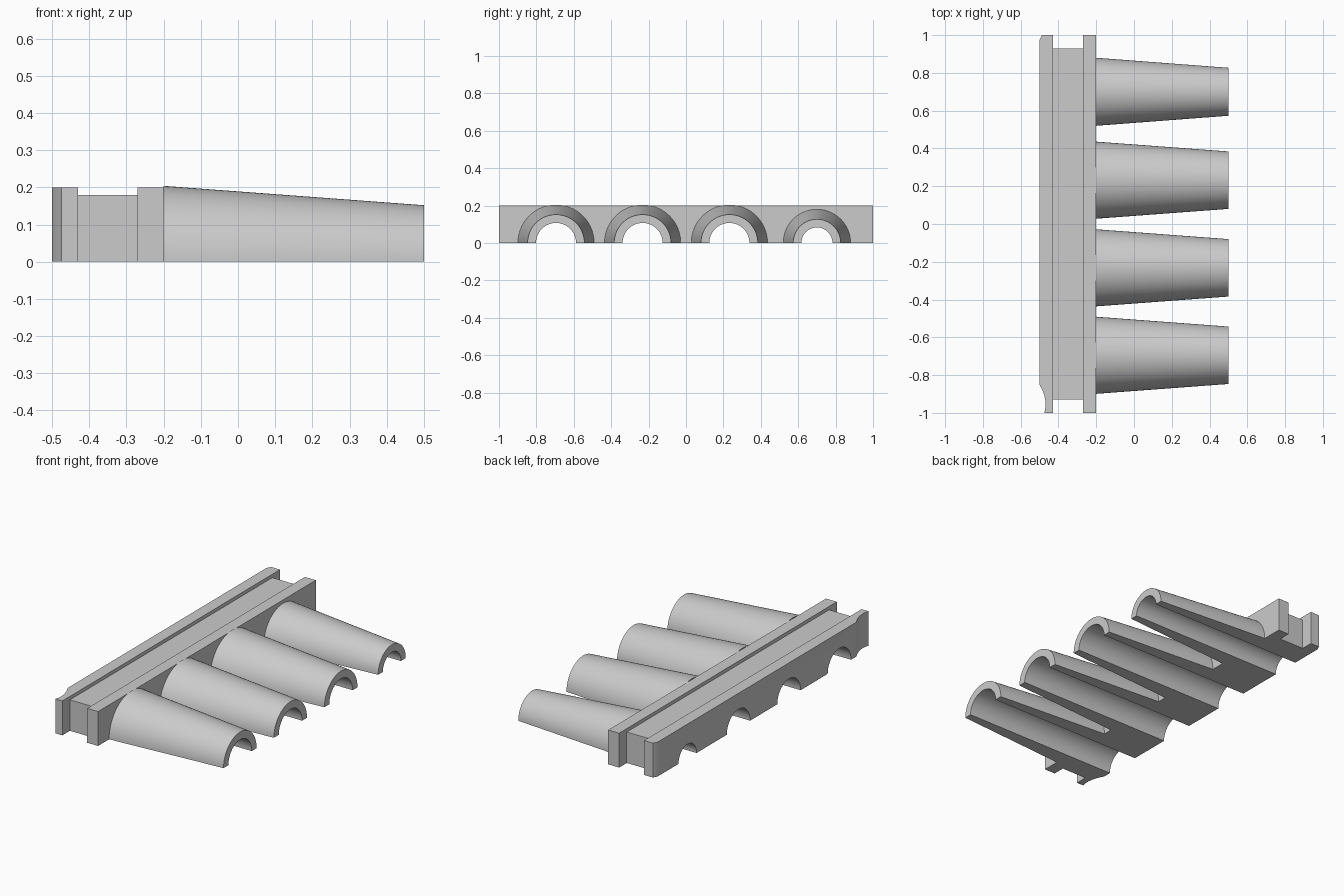
import bpy, bmesh, math

cube = bpy.data.objects.get("Cube")
if cube:
    bpy.data.objects.remove(cube, do_unlink=True)

HEIGHT, BACK, FACE, TIP = 0.2, -0.5, -0.2, 0.5
ARC_STEPS = 40
GREY = (0.6, 0.6, 0.6, 1)

grey = bpy.data.materials.new("plain grey")
grey.use_nodes = True
grey.diffuse_color = GREY
grey.node_tree.nodes["Principled BSDF"].inputs["Base Color"].default_value = GREY


def make_object(name, bm):
    bmesh.ops.recalc_face_normals(bm, faces=bm.faces)
    mesh = bpy.data.meshes.new(name)
    bm.to_mesh(mesh)
    bm.free()
    mesh.materials.append(grey)
    obj = bpy.data.objects.new(name, mesh)
    bpy.context.collection.objects.link(obj)
    return obj


def prism(name, points, direction):
    """Extrude a closed outline along a direction."""
    bm = bmesh.new()
    face = bm.faces.new([bm.verts.new(p) for p in points])
    extruded = bmesh.ops.extrude_face_region(bm, geom=[face])["geom"]
    moved = [v for v in extruded if isinstance(v, bmesh.types.BMVert)]
    bmesh.ops.translate(bm, verts=moved, vec=direction)
    return make_object(name, bm)


def arch(x, y, radius):
    """Half circle standing on the ground."""
    angles = [math.pi * i / ARC_STEPS for i in range(ARC_STEPS + 1)]
    return [(x, y + radius * math.cos(a), radius * math.sin(a)) for a in angles]


def cut(target, cutter):
    mod = target.modifiers.new("cut " + cutter.name, "BOOLEAN")
    mod.operation = "DIFFERENCE"
    mod.solver = "EXACT"
    mod.object = cutter
    cutter.hide_render = True
    cutter.hide_viewport = True
    cutter.display_type = "WIRE"


def smooth(obj):
    bpy.ops.object.select_all(action="DESELECT")
    obj.select_set(True)
    bpy.context.view_layer.objects.active = obj
    bpy.ops.object.shade_smooth_by_angle(angle=math.radians(30))


# Base bar: plan outline with end slots, a chamfered corner and a scooped corner
rail_in, rail_out, slot = -0.43, -0.27, 0.93
scoop = [(-0.475, -1), (-0.468, -0.97), (-0.468, -0.945), (-0.473, -0.915),
         (-0.483, -0.885), (BACK, -0.85)]
plan = scoop + [(BACK, 0.975), (-0.487, 1), (rail_in, 1), (rail_in, slot),
                (rail_out, slot), (rail_out, 1), (FACE, 1), (FACE, -1),
                (rail_out, -1), (rail_out, -slot), (rail_in, -slot), (rail_in, -1)]
bar = prism("base_bar", [(x, y, 0) for x, y in plan], (0, 0, HEIGHT))

# Shallow channel along the top of the bar
channel = prism("channel_cutter",
                [(rail_in, -1.1, 0.18), (rail_out, -1.1, 0.18),
                 (rail_out, -1.1, 0.3), (rail_in, -1.1, 0.3)], (0, 2.2, 0))
cut(bar, channel)

# Tapered half tubes: centre, base radius, tip radius, bore radius
tubes = [(-0.695, 0.204, 0.152, 0.107), (-0.232, 0.204, 0.152, 0.107),
         (0.232, 0.204, 0.152, 0.107), (0.7, 0.18, 0.127, 0.083)]
for number, (y, base, tip, bore) in enumerate(tubes, 1):
    # bore through the bar, open to the ground
    outline = arch(BACK - 0.1, y, bore)
    outline += [(BACK - 0.1, y - bore, -0.1), (BACK - 0.1, y + bore, -0.1)]
    cut(bar, prism(f"bore_cutter_{number}", outline, (0.5, 0, 0)))

    # tube wall: outer skin, tip ring, bore and the flat undersides
    bm = bmesh.new()
    rings = [arch(FACE, y, base), arch(TIP, y, tip),
             arch(TIP, y, bore), arch(FACE, y, bore)]
    rings = [[bm.verts.new(p) for p in ring] for ring in rings]
    for a, b in zip(rings, rings[1:]):
        for i in range(ARC_STEPS):
            bm.faces.new((a[i], a[i + 1], b[i + 1], b[i]))
    for end in (0, -1):
        bm.faces.new([ring[end] for ring in rings])
    smooth(make_object(f"half_tube_{number}", bm))

# Bake the cuts into the bar, then drop the cutters
bpy.context.view_layer.update()
graph = bpy.context.evaluated_depsgraph_get()
result = bpy.data.meshes.new_from_object(bar.evaluated_get(graph))
cutters = [m.object for m in bar.modifiers]
bar.modifiers.clear()
bar.data = result
for cutter in cutters:
    bpy.data.objects.remove(cutter, do_unlink=True)
smooth(bar)
